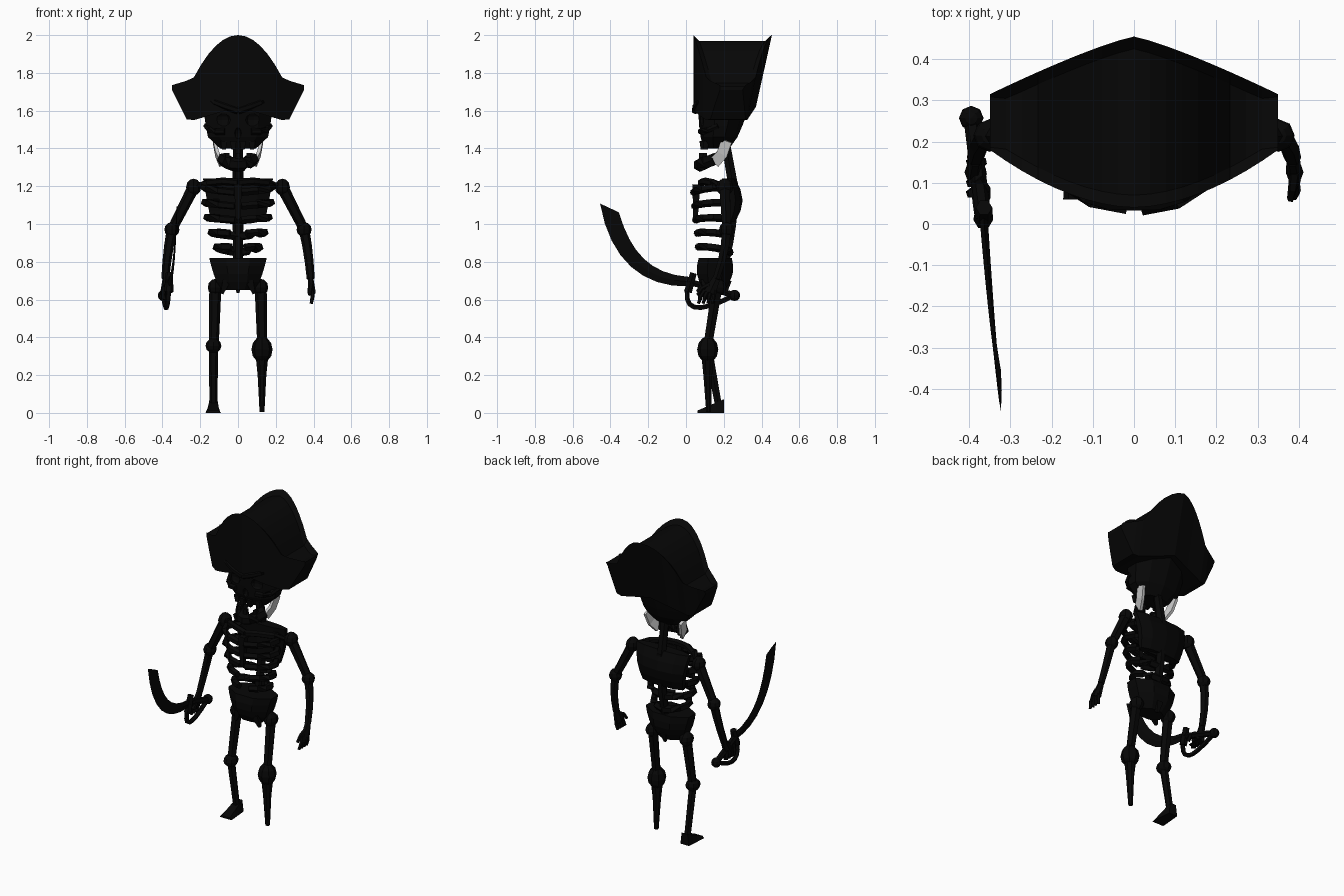
import bpy, bmesh, math
from mathutils import Vector

cube = bpy.data.objects.get("Cube")
if cube:
    bpy.data.objects.remove(cube)


def material(name, value):
    mat = bpy.data.materials.new(name)
    mat.use_nodes = True
    color = (value, value, value, 1)
    mat.diffuse_color = color
    mat.node_tree.nodes["Principled BSDF"].inputs["Base Color"].default_value = color
    return mat


BLACK = material("charcoal black", 0.002)
GREY = material("light grey", 0.6)


def finish(name, bm, mat=BLACK):
    bmesh.ops.recalc_face_normals(bm, faces=bm.faces)
    mesh = bpy.data.meshes.new(name)
    bm.to_mesh(mesh)
    bm.free()
    mesh.materials.append(mat)
    part = bpy.data.objects.new(name, mesh)
    bpy.context.collection.objects.link(part)
    return part


def loft(name, rings, mat=BLACK):
    """Skin a list of equal closed rings and cap both ends."""
    bm = bmesh.new()
    rows = [[bm.verts.new(point) for point in ring] for ring in rings]
    count = len(rows[0])
    for lower, upper in zip(rows, rows[1:]):
        for i in range(count):
            j = (i + 1) % count
            bm.faces.new((lower[i], lower[j], upper[j], upper[i]))
    bm.faces.new(rows[0])
    bm.faces.new(rows[-1])
    return finish(name, bm, mat)


def turns(sides):
    return [2 * math.pi * (k + 0.5) / sides for k in range(sides)]


def tube(name, path, start, end, sides=6, flat=1, mat=BLACK):
    """Tube along a path, tapering from start to end radius; flat thins it sideways."""
    points = [Vector(point) for point in path]
    last = len(points) - 1
    rings = []
    for i, point in enumerate(points):
        along = (points[min(i + 1, last)] - points[max(i - 1, 0)]).normalized()
        across = Vector((1, 0, 0)) if abs(along.x) < 0.8 else Vector((0, 0, 1))
        u = along.cross(across).normalized()
        v = along.cross(u) * flat
        radius = start + (end - start) * i / last
        rings.append([point + radius * (u * math.cos(a) + v * math.sin(a)) for a in turns(sides)])
    return loft(name, rings, mat)


def bend(start, control, end, steps=6):
    """Points on a curve pulled towards the control point."""
    a, b, c = Vector(start), Vector(control), Vector(end)
    return [a.lerp(b, t).lerp(b.lerp(c, t), t) for t in (i / steps for i in range(steps + 1))]


def ball(name, center, size):
    bm = bmesh.new()
    bmesh.ops.create_uvsphere(bm, u_segments=8, v_segments=6, radius=1)
    for vert in bm.verts:
        vert.co = [c + r * s for c, r, s in zip(center, vert.co, size)]
    return finish(name, bm)


def ovals(name, bottom, top, shape, steps=5, sides=10):
    """Stack of oval rings; shape(t) gives half width, front y and back y."""
    rings = []
    for i in range(steps + 1):
        t = i / steps
        width, front, back = shape(t)
        middle, depth = (front + back) / 2, (back - front) / 2
        rings.append([(width * math.cos(a), middle + depth * math.sin(a), bottom + (top - bottom) * t)
                      for a in turns(sides)])
    return loft(name, rings)


# Hat: front and back flaps around a crown, narrowing to the side tips
HALF_HAT = 0.35


def hat_ring(x):
    reach = abs(x)
    t = reach / HALF_HAT
    front = 0.04 + 0.14 * t ** 1.8
    back = 0.455 - 0.14 * t ** 1.2
    top = max(2 - 4.1 * reach ** 2, 1.84 - 0.3 * reach)
    bottom = max(1.62 - 0.3 * reach, 1.71 - 2 * (HALF_HAT - reach))
    lip = min(0.03, (top - bottom) / 4)
    return [(x, front, bottom), (x, front, top), (x, front + lip, top - lip),
            (x, back - lip, top - lip), (x, back, top), (x, 0.37 - 0.07 * t, bottom)]


loft("hat", [hat_ring(HALF_HAT * i / 9) for i in range(-9, 10)])

# Skull with carved sockets
skull = ovals("skull", 1.4, 1.7,
              lambda t: (0.1 + 0.1 * t ** 0.25, 0.1 - 0.04 * t ** 0.3, 0.23 + 0.13 * t ** 0.7))


def carve(center, size):
    cutter = ball("socket_cutter", center, size)
    cutter.hide_render = True
    cutter.hide_viewport = True
    cut = skull.modifiers.new("socket", 'BOOLEAN')
    cut.object = cutter
    cut.solver = 'EXACT'


carve((0, 0.07, 1.48), (0.02, 0.03, 0.03))
for side in (-1, 1):
    carve((side * 0.085, 0.07, 1.55), (0.05, 0.03, 0.04))
    tube("brow", bend((0, 0.05, 1.6), (side * 0.1, 0.04, 1.63), (side * 0.17, 0.1, 1.67), 3), 0.02, 0.015)
    tube("cheekbone", bend((side * 0.07, 0.08, 1.49), (side * 0.15, 0.08, 1.48),
                           (side * 0.17, 0.17, 1.52), 3), 0.018, 0.015)
    # Pale plates joining jaw and skull
    tube("jaw_hinge", bend((side * 0.09, 0.15, 1.325), (side * 0.115, 0.2, 1.36), (side * 0.125, 0.215, 1.44), 2),
         0.043, 0.04, sides=4, flat=0.3, mat=GREY)

# Jaw and teeth
tube("jaw", bend((-0.08, 0.155, 1.345), (0, -0.01, 1.28), (0.08, 0.155, 1.345)), 0.036, 0.036)
for i in (-1.5, -0.5, 0.5, 1.5):
    x, y = i / 20, 0.08 + abs(i) / 60
    tube("upper_tooth", [(x, y, 1.44), (x, y, 1.395)], 0.024, 0.015, sides=4)
for i in (-1, 0, 1):
    x, y = i / 18, 0.08 + abs(i) / 50
    tube("lower_tooth", [(x, y, 1.32), (x, y, 1.375)], 0.02, 0.015, sides=4)

# Spine and neck
tube("neck", [(0, 0.21, 1.43), (0, 0.25, 1.2)], 0.026, 0.03)
tube("spine", bend((0, 0.25, 1.22), (0, 0.26, 1), (0, 0.19, 0.74)), 0.03, 0.026)

# Ribs: half hoops from the spine to the front
for i in range(5):
    z, width, front = 1.19 - 0.085 * i, 0.18 - 0.004 * i ** 2, 0.04 + 0.005 * i
    middle, depth = (front + 0.23) / 2, (0.23 - front) / 2
    opening = 0.1 if i < 3 else 0.3
    angles = [(math.pi - opening) * k / 6 for k in range(7)]
    for side in (-1, 1):
        tube("rib", [(side * width * math.sin(a), middle + depth * math.cos(a),
                      z + 0.015 * math.sin(a) + 0.006 * (i - 2) * (1 - math.cos(a)))
                     for a in angles], 0.024, 0.02, sides=5)
tube("breastbone", [(0, 0.055, 1.21), (0, 0.05, 1.02)], 0.03, 0.016, sides=4)

# Back plate of the chest
ovals("shoulder_blades", 1.01, 1.24,
      lambda t: (0.15 + 0.045 * t, 0.19, 0.26 + 0.04 * math.sin(math.pi * t)), 4)


# Pelvis: flared cup with a tail bone
def pelvis_shape(t):
    bulge = 0.025 * math.sin(math.pi * t)
    return 0.09 + 0.075 * t ** 0.6, 0.09 - 0.03 * t - bulge, 0.21 + 0.04 * t + bulge


ovals("pelvis", 0.65, 0.82, pelvis_shape, 4, 8)
tube("tail_bone", [(0, 0.22, 0.7), (0, 0.21, 0.635)], 0.03, 0.01, sides=4)

# Paired bones: collar, shoulder, arm, hip and thigh
for side in (-1, 1):
    shoulder = (side * 0.235, 0.205, 1.195)
    elbow = (side * 0.35, 0.215, 0.97)
    wrist = (side * 0.385, 0.16, 0.71)
    hip = (side * 0.12, 0.165, 0.665)
    knee = (side * 0.128, 0.115, 0.355)
    tube("collar_bone", bend((0, 0.08, 1.22), (side * 0.12, 0.1, 1.24), shoulder, 3), 0.02, 0.02)
    ball("shoulder", shoulder, (0.04, 0.045, 0.045))
    tube("upper_arm", [shoulder, elbow], 0.032, 0.026)
    ball("elbow", elbow, (0.04, 0.04, 0.04))
    tube("forearm", bend(elbow, (side * 0.375, 0.21, 0.85), wrist, 3), 0.028, 0.021)
    tube("palm", [wrist, (side * 0.39, 0.125, 0.635)], 0.024, 0.036, flat=0.6)
    ball("hip", hip, (0.04, 0.05, 0.045))
    tube("hip_spur", [(side * 0.06, 0.1, 0.7), (side * 0.085, 0.1, 0.63)], 0.03, 0.01, sides=4)
    tube("thigh", [hip, knee], 0.032, 0.026)

# Right knee, shin and foot
ANKLE = -0.13
ball("knee", (ANKLE, 0.115, 0.355), (0.042, 0.05, 0.04))
tube("shin", [(ANKLE, 0.115, 0.35), (ANKLE, 0.17, 0.05)], 0.025, 0.021)
foot = []
for t in (0, 0.3, 0.6, 1):
    y, width, height = 0.2 - 0.14 * t, 0.03 + 0.012 * t, 0.012 + 0.06 * (1 - t)
    foot.append([(ANKLE - width, y, 0), (ANKLE + width, y, 0),
                 (ANKLE + width * 0.7, y, height), (ANKLE - width * 0.7, y, height)])
loft("foot", foot)

# Left knee cup and peg
PEG = 0.127
ball("knee_cup", (PEG, 0.115, 0.335), (0.056, 0.056, 0.07))
tube("peg_leg", [(PEG, 0.115, 0.3), (PEG, 0.115, 0.2), (PEG, 0.12, 0.005)], 0.036, 0.014, sides=8)

# Fingers: the left hand hangs open, the right one wraps the grip
for i in range(4):
    y = 0.075 + 0.025 * i
    tube("left_finger", bend((0.39, 0.1 + i / 60, 0.65), (0.4, y, 0.62), (0.388, y - 0.01, 0.58), 2),
         0.013, 0.009, sides=5)
    tube("right_finger", bend((-0.39, y, 0.67), (-0.41, y, 0.57), (-0.365, y, 0.62), 4), 0.013, 0.013, sides=5)
tube("left_thumb", bend((0.39, 0.125, 0.68), (0.385, 0.08, 0.67), (0.38, 0.06, 0.625), 2), 0.014, 0.009, sides=5)
tube("right_thumb", bend((-0.38, 0.11, 0.68), (-0.35, 0.08, 0.68), (-0.36, 0.06, 0.64), 2), 0.014, 0.012, sides=5)

# Sabre: grip, pommel, hand guard and curved blade
hilt = Vector((-0.365, 0.015, 0.695))
pommel = Vector((-0.395, 0.257, 0.622))
tube("grip", [hilt, pommel], 0.019, 0.019)
ball("pommel", pommel, (0.03, 0.03, 0.03))
tube("guard_bow", bend(hilt, (-0.375, -0.05, 0.46), pommel, 8), 0.014, 0.014, sides=5)
tube("guard_cross", [(-0.364, 0.04, 0.74), (-0.366, 0.01, 0.64)], 0.02, 0.024)
blade = []
for i, center in enumerate(bend(hilt, (-0.34, -0.32, 0.7), (-0.323, -0.405, 1.085), 8)):
    angle = math.radians(-90 - 115 * i / 8)
    edge = Vector((0, math.cos(angle), math.sin(angle))) * (0.025 + 0.03 * i / 8)
    side = Vector((0.01 - i / 1000, 0, 0))
    blade.append([center + edge, center + side, center - edge, center - side])
loft("blade", blade)
